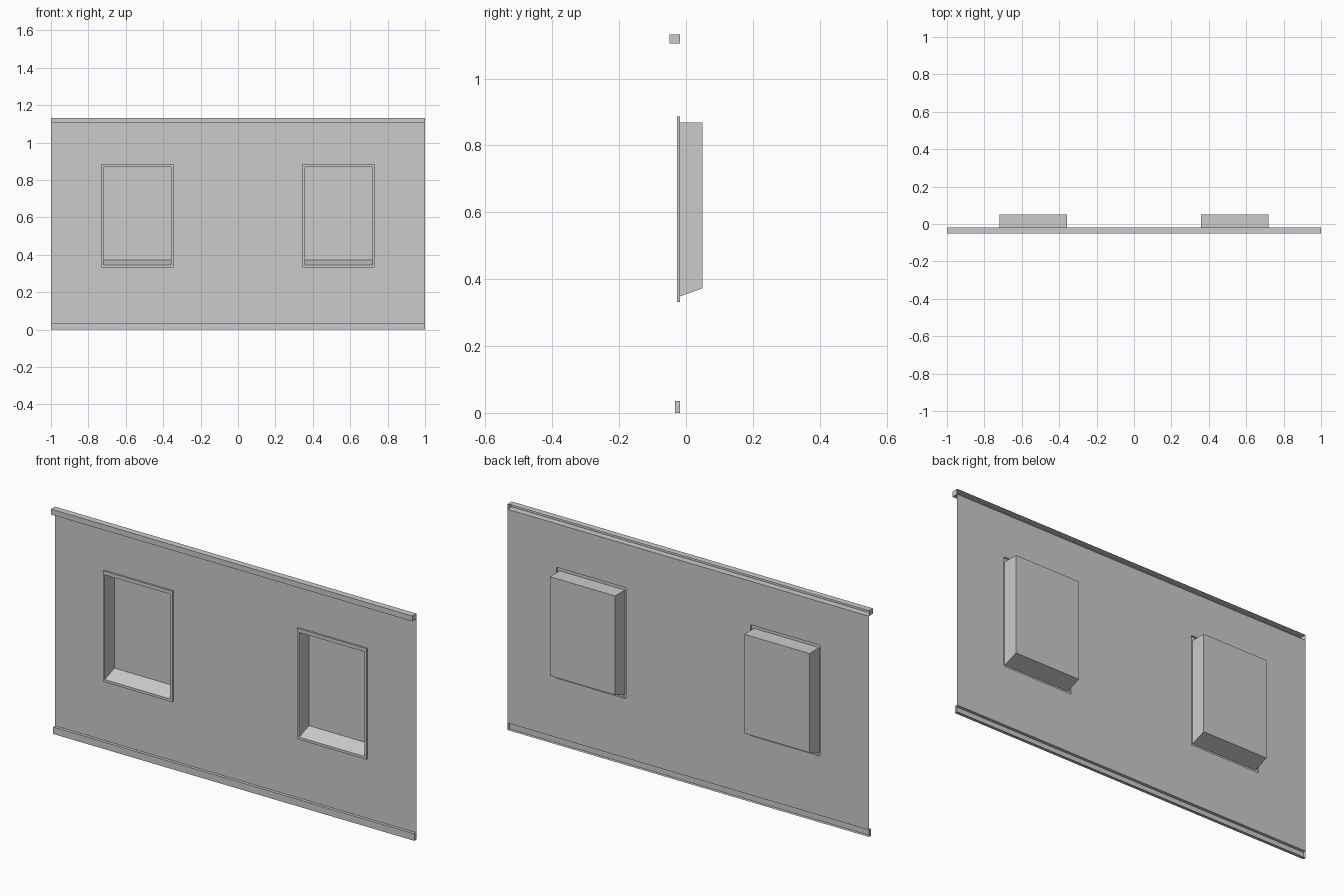
import bpy, bmesh

if "Cube" in bpy.data.objects:
    bpy.data.objects.remove(bpy.data.objects["Cube"])

WALL_Y = -0.018
TOP_Z, BASE_Z = 1.105, 0.035
X0, X1 = 0.345, 0.73      # window opening in the sheet
Z0, Z1 = 0.332, 0.887


def make_object(name, bm):
    mesh = bpy.data.meshes.new(name)
    bm.to_mesh(mesh)
    bm.free()
    ob = bpy.data.objects.new(name, mesh)
    bpy.context.collection.objects.link(ob)
    return ob


def channel(name, front_y, z0, z1, open_edges):
    """Pressed trim: open at the back, closed at both ends."""
    profile = [(WALL_Y, z0), (front_y, z0), (front_y, z1), (WALL_Y, z1)]
    bm = bmesh.new()
    left = [bm.verts.new((-1, y, z)) for y, z in profile]
    right = [bm.verts.new((1, y, z)) for y, z in profile]
    for i in range(3):
        bm.faces.new((left[i], right[i], right[i + 1], left[i + 1]))
    bm.faces.new(left)
    bm.faces.new(right[::-1])
    return make_object(name, bm)


def ring(bm, y, x0, x1, z0, z1):
    return [bm.verts.new((x, y, z)) for x, z in
            ((x0, z0), (x1, z0), (x1, z1), (x0, z1))]


# Flat wall sheet with two window openings
bm = bmesh.new()
xs = [-1, -X1, -X0, X0, X1, 1]
zs = [BASE_Z, Z0, Z1, TOP_Z]
grid = [[bm.verts.new((x, WALL_Y, z)) for z in zs] for x in xs]
for i in range(5):
    for j in range(3):
        if j == 1 and i in (1, 3):
            continue
        bm.faces.new((grid[i][j], grid[i + 1][j], grid[i + 1][j + 1], grid[i][j + 1]))
make_object("wall_panel", bm)

# Top and bottom trims
channel("top_trim", -0.05, TOP_Z, 1.132, True)
channel("bottom_trim", -0.033, 0.0, BASE_Z, True)

# Raised frame and recessed niche with sloping sill, mirrored across x
bm = bmesh.new()
rings = [
    ring(bm, WALL_Y, X0, X1, Z0, Z1),
    ring(bm, -0.027, X0, X1, Z0, Z1),
    ring(bm, -0.027, 0.358, 0.719, 0.345, 0.869),
    ring(bm, 0.05, 0.358, 0.719, 0.373, 0.869),
]
for a, b in zip(rings, rings[1:]):
    for i in range(4):
        k = (i + 1) % 4
        bm.faces.new((a[i], a[k], b[k], b[i]))
bm.faces.new(rings[-1])
window = make_object("window_recess", bm)
mirror = window.modifiers.new("mirror", 'MIRROR')
mirror.use_axis = (True, False, False)
mirror.use_mirror_merge = False
